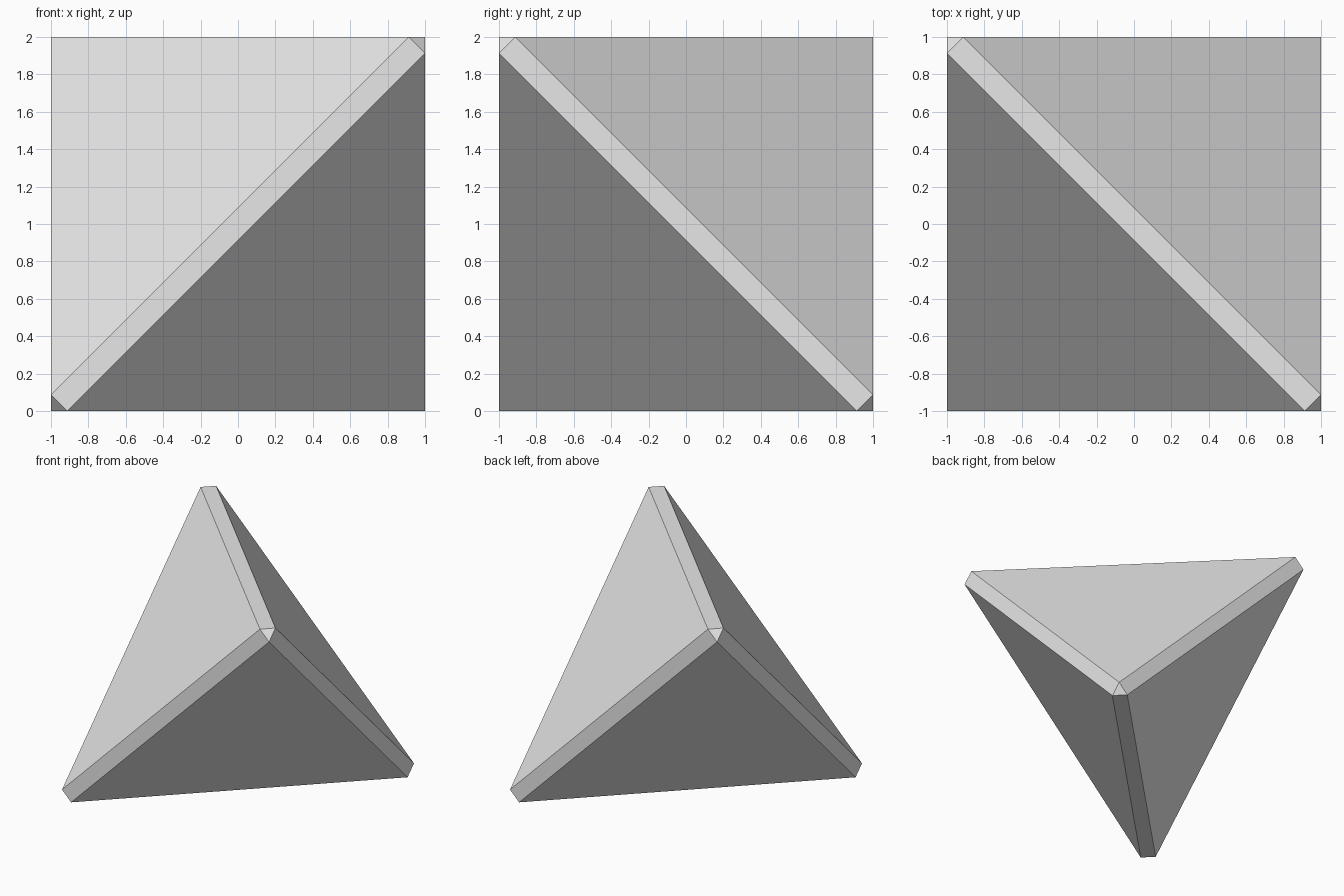
import bpy
import bmesh
from mathutils import Vector

if "Cube" in bpy.data.objects:
    bpy.data.objects.remove(bpy.data.objects["Cube"], do_unlink=True)

CHAMFER = 0.088

# Plain grey material
grey = bpy.data.materials.new("light_grey")
grey.use_nodes = True
colour = (0.8, 0.8, 0.8, 1)
grey.diffuse_color = colour
grey.node_tree.nodes["Principled BSDF"].inputs["Base Color"].default_value = colour

# Tetrahedron: alternate corners of a cube, each split in three to bevel edges and tips
bm = bmesh.new()
for x in (-1, 1):
    for y in (-1, 1):
        corner = Vector((x, y, -x * y))
        for axis in range(3):
            point = corner.copy()
            point[axis] *= 1 - CHAMFER
            bm.verts.new(point + Vector((0, 0, 1)))

# Skin the points, then merge coplanar triangles into clean flat faces
bmesh.ops.convex_hull(bm, input=bm.verts[:])
bmesh.ops.dissolve_limit(bm, angle_limit=0.01, verts=bm.verts[:], edges=bm.edges[:])
bmesh.ops.recalc_face_normals(bm, faces=bm.faces[:])

mesh = bpy.data.meshes.new("bevelled_tetrahedron")
bm.to_mesh(mesh)
bm.free()
mesh.materials.append(grey)
body = bpy.data.objects.new("bevelled_tetrahedron", mesh)
bpy.context.collection.objects.link(body)
